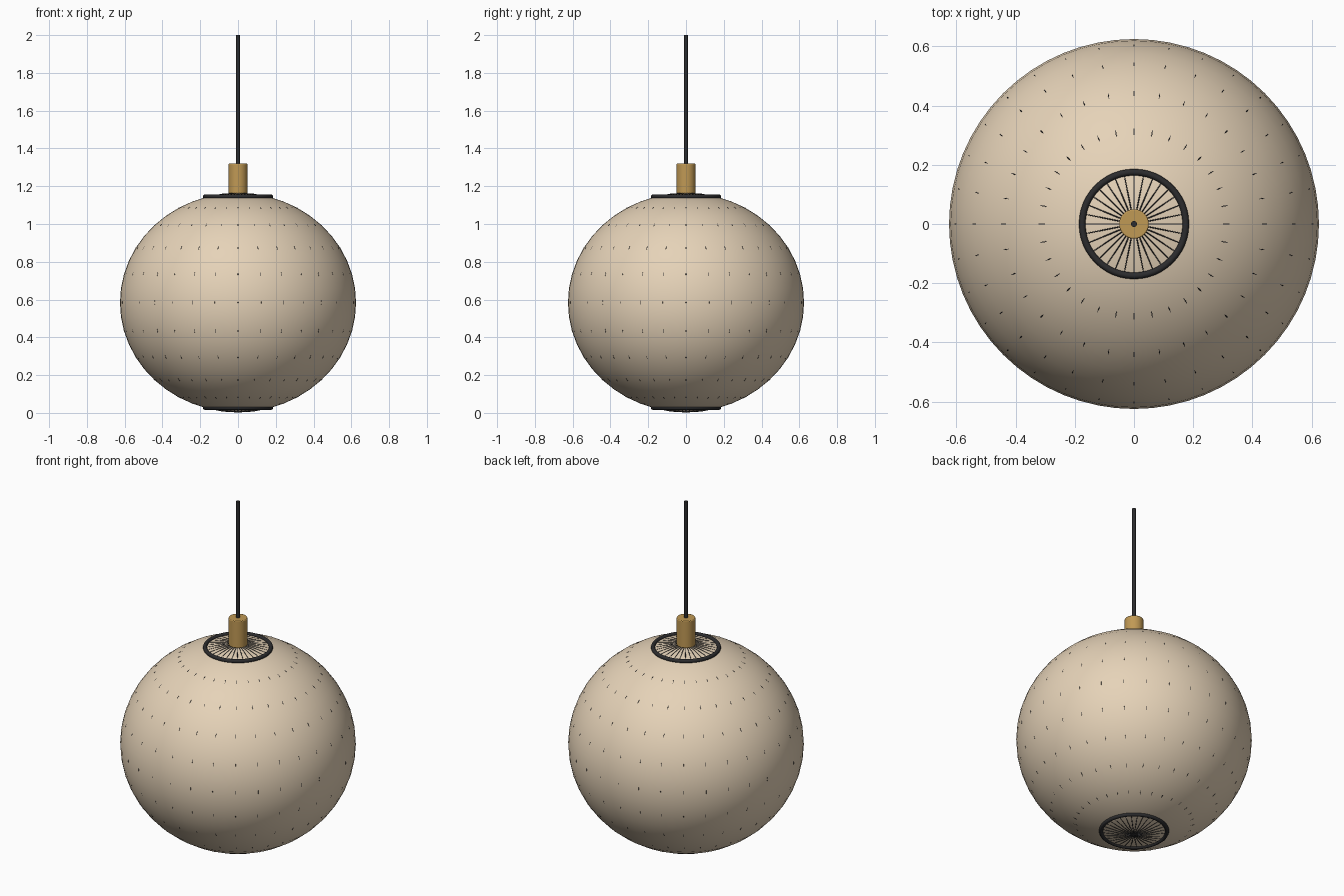
import bpy, math

if "Cube" in bpy.data.objects:
    bpy.data.objects.remove(bpy.data.objects["Cube"])

CZ = 0.584                      # height of the shade centre
RX, RZ = 0.625, 0.580           # shade radii


def mat(name, rgb):
    m = bpy.data.materials.new(name)
    m.diffuse_color = (*rgb, 1)
    m.use_nodes = True
    m.node_tree.nodes["Principled BSDF"].inputs["Base Color"].default_value = m.diffuse_color
    return m


paper = mat("warm paper", (0.79, 0.65, 0.48))
brass = mat("brass", (0.53, 0.32, 0.09))
black = mat("black", (0.025, 0.025, 0.027))


def finish(name, material, angle=40):
    o = bpy.context.object
    o.name = name
    o.data.materials.clear()
    o.data.materials.append(material)
    bpy.ops.object.shade_smooth_by_angle(angle=math.radians(angle))
    return o


# Paper shade: slightly squashed sphere
bpy.ops.mesh.primitive_uv_sphere_add(segments=64, ring_count=24, radius=1, location=(0, 0, CZ))
bpy.context.object.scale = (RX, RX, RZ)
bpy.ops.object.transform_apply(location=False, rotation=False, scale=True)
finish("paper_shade", paper)

# Fine wire ribs, coarse enough to dip into the paper between their corners;
# the extra points near the poles keep them on the surface inside the rings
RIBS, WIRE = 32, 0.002
angles = [-90, -82.5] + list(range(-75, 76, 15)) + [82.5, 90]
cu = bpy.data.curves.new("wire_ribs", 'CURVE')
cu.dimensions = '3D'
cu.bevel_depth = WIRE
cu.bevel_resolution = 1
for i in range(RIBS):
    a = 2 * math.pi * i / RIBS
    sp = cu.splines.new('POLY')
    sp.points.add(len(angles) - 1)
    for deg, p in zip(angles, sp.points):
        t = math.radians(deg)
        lift = (0.0022 if abs(deg) > 80 else 0.001) - WIRE
        r = (RX + lift) * math.cos(t)
        p.co = (r * math.cos(a), r * math.sin(a), CZ + (RZ + lift) * math.sin(t), 1)
ribs = bpy.data.objects.new("wire_ribs", cu)
bpy.context.collection.objects.link(ribs)
bpy.ops.object.select_all(action='DESELECT')
ribs.select_set(True)
bpy.context.view_layer.objects.active = ribs
bpy.ops.object.convert(target='MESH')
finish("wire_ribs", black)

# Rings around both poles
for name, z in (("top_ring", 1.145), ("bottom_ring", 0.027)):
    bpy.ops.mesh.primitive_torus_add(major_segments=48, minor_segments=10, major_radius=0.175,
                                     minor_radius=0.011, location=(0, 0, z))
    finish(name, black, 60)


def cylinder(name, r, z0, z1, material, bevel=0):
    bpy.ops.mesh.primitive_cylinder_add(vertices=32, radius=r, depth=z1 - z0,
                                        location=(0, 0, (z0 + z1) / 2))
    o = finish(name, material)
    if bevel:
        b = o.modifiers.new("bevel", 'BEVEL')
        b.width = bevel
        b.segments = 2
    return o


# Lamp socket and hanging cord
cylinder("lamp_socket", 0.05, 1.162, 1.32, brass, 0.004)
cylinder("hanging_cord", 0.01, 1.31, 2.0, black)
